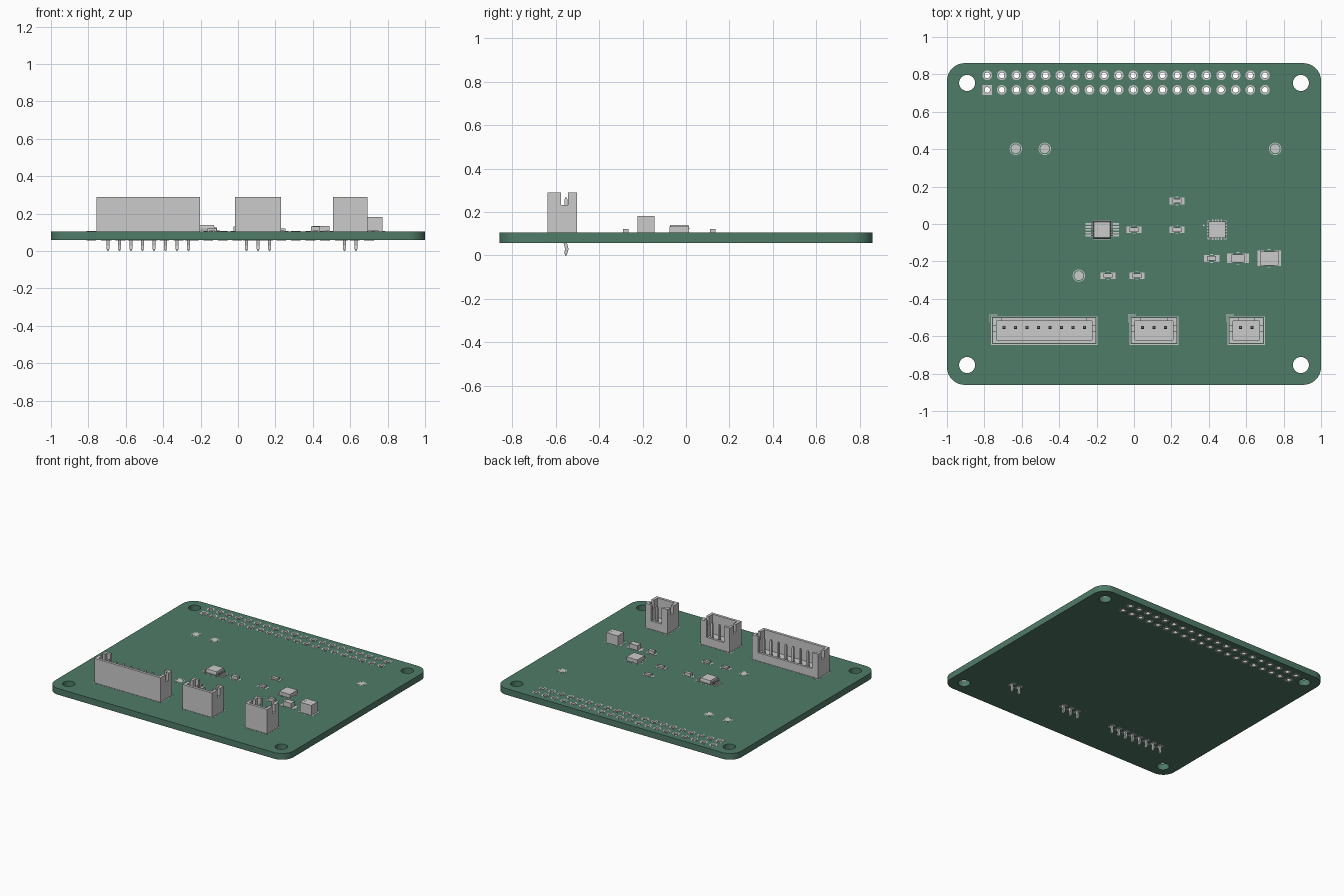
import bpy, bmesh, math

if "Cube" in bpy.data.objects:
    bpy.data.objects.remove(bpy.data.objects["Cube"])

MM = 2 / 65                      # one millimetre in model units
Z0, Z1 = 0.058, 0.105            # underside and top of the board
PIN_Y = -0.553


def mat(name, col):
    m = bpy.data.materials.new(name)
    m.diffuse_color = col
    m.use_nodes = True
    m.node_tree.nodes["Principled BSDF"].inputs["Base Color"].default_value = m.diffuse_color
    return m


def add(name, mesh, material=None):
    ob = bpy.data.objects.new(name, mesh)
    bpy.context.scene.collection.objects.link(ob)
    if material:
        mesh.materials.append(material)
    return ob


def circle(x, y, r, n=24):
    return [(x + r * math.cos(2 * math.pi * i / n), y + r * math.sin(2 * math.pi * i / n)) for i in range(n)]


def rect(x, y, sx, sy):
    return [(x + a * sx / 2, y + b * sy / 2) for a, b in ((-1, -1), (1, -1), (1, 1), (-1, 1))]


def round_rect(hx, hy, r, n=10):
    pts = []
    for k, (a, b) in enumerate(((1, 1), (-1, 1), (-1, -1), (1, -1))):
        for i in range(n + 1):
            t = math.pi / 2 * (k + i / n)
            pts.append((a * (hx - r) + r * math.cos(t), b * (hy - r) + r * math.sin(t)))
    return pts


def plate(name, loops, z0, z1, material=None):
    """Flat plate from closed outlines; nested outlines become holes."""
    cu = bpy.data.curves.new(name, 'CURVE')
    cu.dimensions, cu.fill_mode, cu.extrude = '2D', 'BOTH', (z1 - z0) / 2
    for pts in loops:
        s = cu.splines.new('POLY')
        s.points.add(len(pts) - 1)
        for p, (x, y) in zip(s.points, pts):
            p.co = (x, y, 0, 1)
        s.use_cyclic_u = True
    tmp = add(name + "_outline", cu)
    dg = bpy.context.evaluated_depsgraph_get()
    me = bpy.data.meshes.new_from_object(tmp.evaluated_get(dg))
    bpy.data.objects.remove(tmp)
    bm = bmesh.new()
    bm.from_mesh(me)
    bmesh.ops.translate(bm, vec=(0, 0, (z0 + z1) / 2), verts=bm.verts)
    bmesh.ops.remove_doubles(bm, verts=bm.verts, dist=1e-5)
    bmesh.ops.recalc_face_normals(bm, faces=bm.faces)
    bm.to_mesh(me)
    bm.free()
    me.name = name
    return add(name, me, material)


def solids(name, parts):
    """Each part is a stack of rectangles (x, y, z, half_x, half_y) skinned into a solid."""
    bm = bmesh.new()
    for rings in parts:
        vs = [[bm.verts.new((x + a * hx, y + b * hy, z)) for a, b in ((-1, -1), (1, -1), (1, 1), (-1, 1))]
              for x, y, z, hx, hy in rings]
        bm.faces.new(vs[0][::-1])
        bm.faces.new(vs[-1])
        for lo, hi in zip(vs, vs[1:]):
            for i in range(4):
                j = (i + 1) % 4
                bm.faces.new((lo[i], lo[j], hi[j], hi[i]))
    me = bpy.data.meshes.new(name)
    bm.to_mesh(me)
    bm.free()
    return add(name, me)


def box(x0, x1, y0, y1, z0, z1):
    c = ((x0 + x1) / 2, (y0 + y1) / 2)
    h = ((x1 - x0) / 2, (y1 - y0) / 2)
    return [(*c, z0, *h), (*c, z1, *h)]


def carve(ob, boxes):
    cutters = []
    for b in boxes:
        c = solids("cutter", [b])
        c.hide_render = True
        m = ob.modifiers.new("cut", 'BOOLEAN')
        m.operation, m.solver, m.object = 'DIFFERENCE', 'EXACT', c
        cutters.append(c)
    me = bpy.data.meshes.new_from_object(ob.evaluated_get(bpy.context.evaluated_depsgraph_get()))
    ob.modifiers.clear()
    ob.data = me
    for c in cutters:
        bpy.data.objects.remove(c)


# positions
header = [(-0.785 + i * 2.54 * MM, y) for y in (0.717, 0.795) for i in range(20)]
connectors = {"display_socket": (-0.480, 8), "keypad_socket": (0.107, 3), "speaker_socket": (0.600, 2)}
pins = {k: [x + (i - (n - 1) / 2) * 2 * MM for i in range(n)] for k, (x, n) in connectors.items()}
pin_xs = [x for xs in pins.values() for x in xs]

# board with mounting holes and drilled pin holes
HR = 0.5 * MM
loops = [round_rect(1, 0.86, 0.095)]
loops += [circle(a * 0.892, b * 0.754, 0.043, 32) for a in (-1, 1) for b in (-1, 1)]
loops += [circle(x, y, HR + 0.001, 20) for x, y in header]
loops += [circle(x, PIN_Y, 0.0117, 16) for x in pin_xs]
plate("circuit_board", loops, Z0, Z1, mat("board_green", (0.08, 0.2, 0.14, 1)))

# header pads on both faces, with the plated barrels between them
rings = []
for i, (x, y) in enumerate(header):
    rings += [rect(x, y, 0.052, 0.052) if i == 0 else circle(x, y, 0.026, 20), circle(x, y, HR, 20)]
plate("header_pads_top", rings, Z1, Z1 + 0.0012)
plate("header_pads_bottom", rings, Z0 - 0.0012, Z0)
plate("header_barrels", [circle(x, y, r, 20) for x, y in header for r in (HR, HR + 0.001)], Z0, Z1)

# connector pads under the board
plate("socket_pads_bottom", [rect(x, PIN_Y, 0.037, 0.054) for x in pin_xs] +
      [circle(x, PIN_Y, 0.0117, 16) for x in pin_xs], Z0 - 0.0012, Z0)

# test pads with printed rings
tests = [(-0.632, 0.402), (-0.477, 0.402), (0.755, 0.402), (-0.295, -0.276)]
plate("test_pads", [circle(x, y, 0.024) for x, y in tests], Z1, Z1 + 0.0012)
marks = [circle(x, y, r) for x, y in tests for r in (0.033, 0.029)]

# sockets: open box with end slots and a lowered back wall, kinked square pins
for name, (cx, n) in connectors.items():
    hw = (n - 1) * MM + 2 * MM
    x0, x1, y0, y1, top = cx - hw, cx + hw, -0.639, -0.501, 0.29
    ob = solids(name, [box(x0, x1, y0, y1, Z1, top)])
    carve(ob, [box(x0 + 0.021, x1 - 0.021, y0 + 0.02, y1 - 0.018, 0.142, 0.4),
               box(x0 - 0.1, x1 + 0.1, -0.575, -0.544, 0.232, 0.4),
               box(x0 + 0.05, x1 - 0.05, y1 - 0.03, y1 + 0.1, 0.168, 0.4)])
    h = 0.25 * MM
    solids(name + "_pins", [[(x, PIN_Y + dy, z, s, s) for dy, z, s in
           ((0, 0, h * 0.4), (0, 0.012, h), (0.004, 0.03, h), (-0.003, Z0, h), (0, 0.085, h),
            (0, 0.253, h), (0, 0.266, h * 0.5))] for x in pins[name]])
    # printed outline and pin-one corner
    w, d, yc = x1 - x0, y1 - y0, (y0 + y1) / 2
    marks += [rect(cx, yc, w + 0.015, d + 0.015), rect(cx, yc, w + 0.007, d + 0.007)]
    lx, ly, t, a = x0 - 0.016, y1 + 0.017, 0.004, 0.042
    marks.append([(lx, ly), (lx, ly - a), (lx + t, ly - a), (lx + t, ly - t), (lx + a, ly - t), (lx + a, ly)])

# two-terminal chips: (x, y, length, width, height, pad span, pad length, pad width)
small = (0.049, 0.025)
chips = {"resistor_1": (-0.139, -0.277, *small, 0.016, 0.082, 0.026, 0.036),
         "resistor_2": (0.016, -0.277, *small, 0.016, 0.082, 0.026, 0.036),
         "resistor_3": (0.230, 0.123, *small, 0.016, 0.082, 0.026, 0.036),
         "resistor_4": (0.230, -0.031, *small, 0.016, 0.082, 0.026, 0.036),
         "capacitor_1": (0.0, -0.031, *small, 0.026, 0.082, 0.026, 0.036),
         "capacitor_2": (0.415, -0.184, *small, 0.026, 0.082, 0.026, 0.036),
         "capacitor_3": (0.555, -0.184, 0.070, 0.044, 0.038, 0.118, 0.033, 0.050),
         "capacitor_4": (0.723, -0.184, 0.098, 0.077, 0.077, 0.124, 0.034, 0.082)}
pads = []
for name, (x, y, l, w, h, span, pl, pw) in chips.items():
    e, i = l / 2, l / 2 - l * 0.2
    solids(name + "_body", [box(x - i, x + i, y - w / 2 + 0.0008, y + w / 2 - 0.0008, Z1 + 0.0008, Z1 + h - 0.0008)])
    solids(name + "_terminals", [box(x + min(s * e, s * i), x + max(s * e, s * i),
                                     y - w / 2, y + w / 2, Z1, Z1 + h) for s in (-1, 1)])
    pads += [rect(x + s * (span - pl) / 2, y, pl, pw) for s in (-1, 1)]
    marks += [rect(x, y + s * (w / 2 + 0.009), 0.016, 0.004) for s in (-1, 1)]

# leaded chip: tapered body and gull-wing leads mirrored to both sides
ux, uy, b = -0.171, -0.031, 0.046
solids("amplifier_chip", [[(ux, uy, Z1 + 0.004, b - 0.003, b - 0.003), (ux, uy, Z1 + 0.016, b, b),
                           (ux, uy, Z1 + 0.021, b, b), (ux, uy, Z1 + 0.034, b - 0.004, b - 0.004)]])
leads = []
for s in (-1, 1):
    for k in range(5):
        y = uy + (k - 2) * 0.0154
        for xa, xb, za, zb in ((b - 0.003, 0.058, 0.0165, 0.0205), (0.054, 0.058, 0.004, 0.0165),
                               (0.054, 0.076, 0.0006, 0.004)):
            leads.append(box(ux + min(s * xa, s * xb), ux + max(s * xa, s * xb),
                             y - 0.0035, y + 0.0035, Z1 + za, Z1 + zb))
        pads.append(rect(ux + s * 0.067, y, 0.045, 0.009))
    marks.append(rect(ux, uy + s * 0.051, 0.09, 0.004))
solids("amplifier_leads", leads)

# leadless square chip with contacts on all four sides
qx, qy, q = 0.444, -0.031, 0.045
solids("square_chip", [box(qx - q, qx + q, qy - q, qy + q, Z1 + 0.001, Z1 + 0.029)])
contacts = []
for s in (-1, 1):
    for k in range(4):
        o, m = (k - 1.5) * 0.0154, s * (q - 0.005)
        for dx, dy, hx, hy in ((m, o, 0.0055, 0.004), (o, m, 0.004, 0.0055)):
            contacts.append(box(qx + dx - hx, qx + dx + hx, qy + dy - hy, qy + dy + hy, Z1, Z1 + 0.006))
        pads += [rect(qx + s * 0.043, qy + o, 0.022, 0.008), rect(qx + o, qy + s * 0.043, 0.008, 0.022)]
    for v in (-1, 1):
        c, t, a = 0.051, 0.004, 0.016
        marks.append([(qx + s * i, qy + v * j) for i, j in
                      ((c, c), (c, c - a), (c - t, c - a), (c - t, c - t), (c - a, c - t), (c - a, c))])
solids("square_chip_contacts", contacts)
marks.append([(qx - 0.064, qy + 0.024), (qx - 0.076, qy + 0.031), (qx - 0.076, qy + 0.017)])

# solder pads and printed outlines
plate("solder_pads", pads, Z1, Z1 + 0.0011)
plate("printed_outlines", marks, Z1, Z1 + 0.0006)

# smooth round walls, keep edges sharp
bpy.ops.object.select_all(action='SELECT')
bpy.context.view_layer.objects.active = bpy.context.scene.objects["circuit_board"]
bpy.ops.object.shade_smooth_by_angle(angle=math.radians(25))
